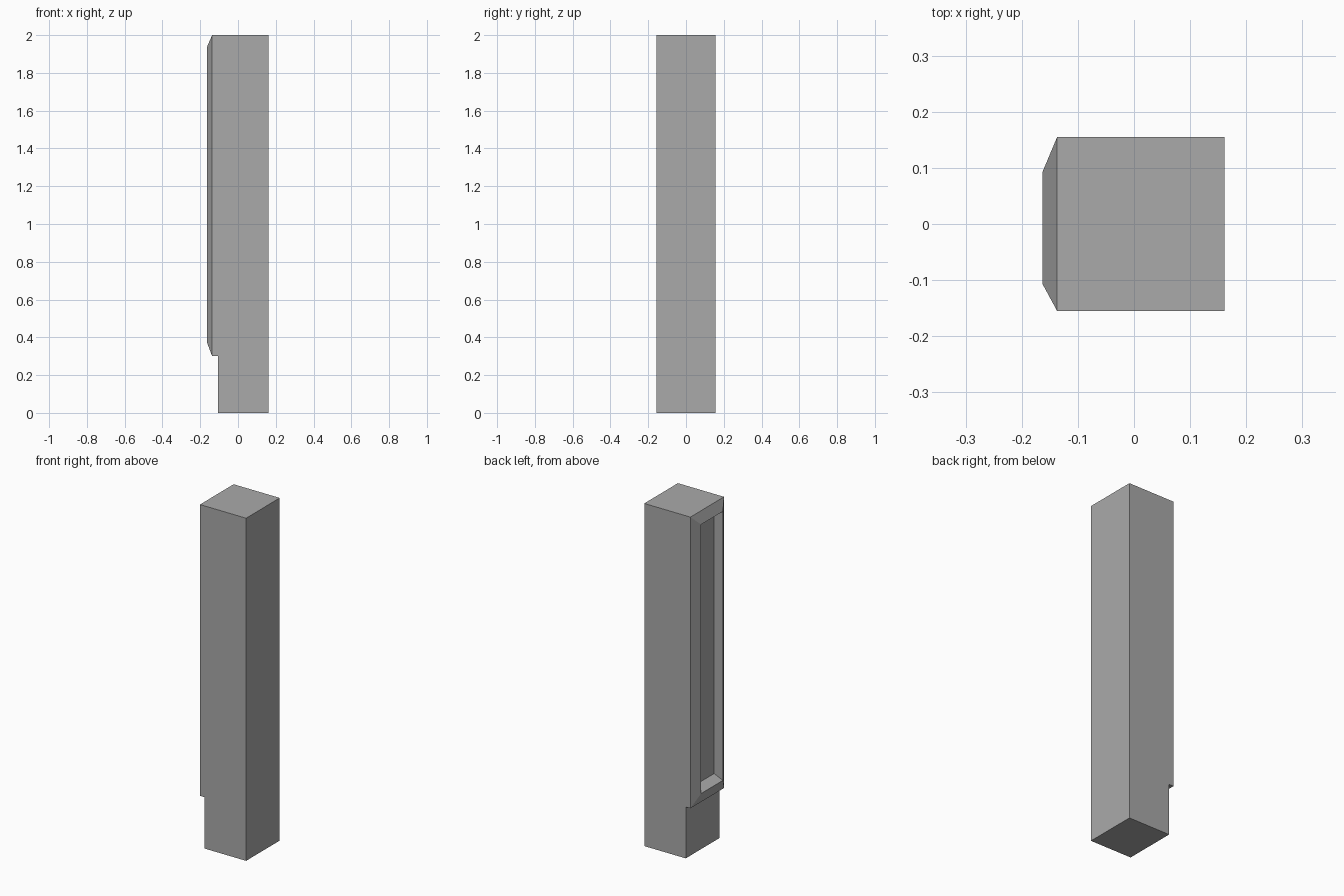
import bpy
import bmesh

old = bpy.data.objects.get("Cube")
if old:
    bpy.data.objects.remove(old, do_unlink=True)

grey = bpy.data.materials.new("mid_grey")
grey.use_nodes = True
grey.diffuse_color = (0.4, 0.4, 0.4, 1)
grey.node_tree.nodes["Principled BSDF"].inputs["Base Color"].default_value = grey.diffuse_color


def loft(name, sections, close_ends):
    """Join rectangles given as (x, y0, y1, z0, z1) into one surface."""
    bm = bmesh.new()
    rings = []
    for x, y0, y1, z0, z1 in sections:
        corners = [(y0, z0), (y1, z0), (y1, z1), (y0, z1)]
        rings.append([bm.verts.new((x, y, z)) for y, z in corners])
    for a, b in zip(rings, rings[1:]):
        for i in range(4):
            j = (i + 1) % 4
            bm.faces.new((a[i], a[j], b[j], b[i]))
    if close_ends:
        bm.faces.new(rings[0])
        bm.faces.new(rings[-1])
    bmesh.ops.recalc_face_normals(bm, faces=bm.faces)
    mesh = bpy.data.meshes.new(name)
    bm.to_mesh(mesh)
    bm.free()
    mesh.materials.append(grey)
    obj = bpy.data.objects.new(name, mesh)
    bpy.context.collection.objects.link(obj)
    return obj


HALF = 0.155
PANEL_X, RIM_X, LIP_X = -0.107, -0.137, -0.163

# Square column, whose side face is also the recessed panel
loft("column", [(PANEL_X, -HALF, HALF, 0, 2), (0.161, -HALF, HALF, 0, 2)], True)

# Bevelled frame around the panel, with a sloping sill inside
loft("panel_frame", [
    (PANEL_X, -HALF, HALF, 0.3, 2),
    (RIM_X, -HALF, HALF, 0.3, 2),
    (LIP_X, -0.107, 0.093, 0.37, 1.94),
    (PANEL_X, -0.107, 0.093, 0.395, 1.94),
    (PANEL_X, -HALF, HALF, 0.3, 2),
], False)
